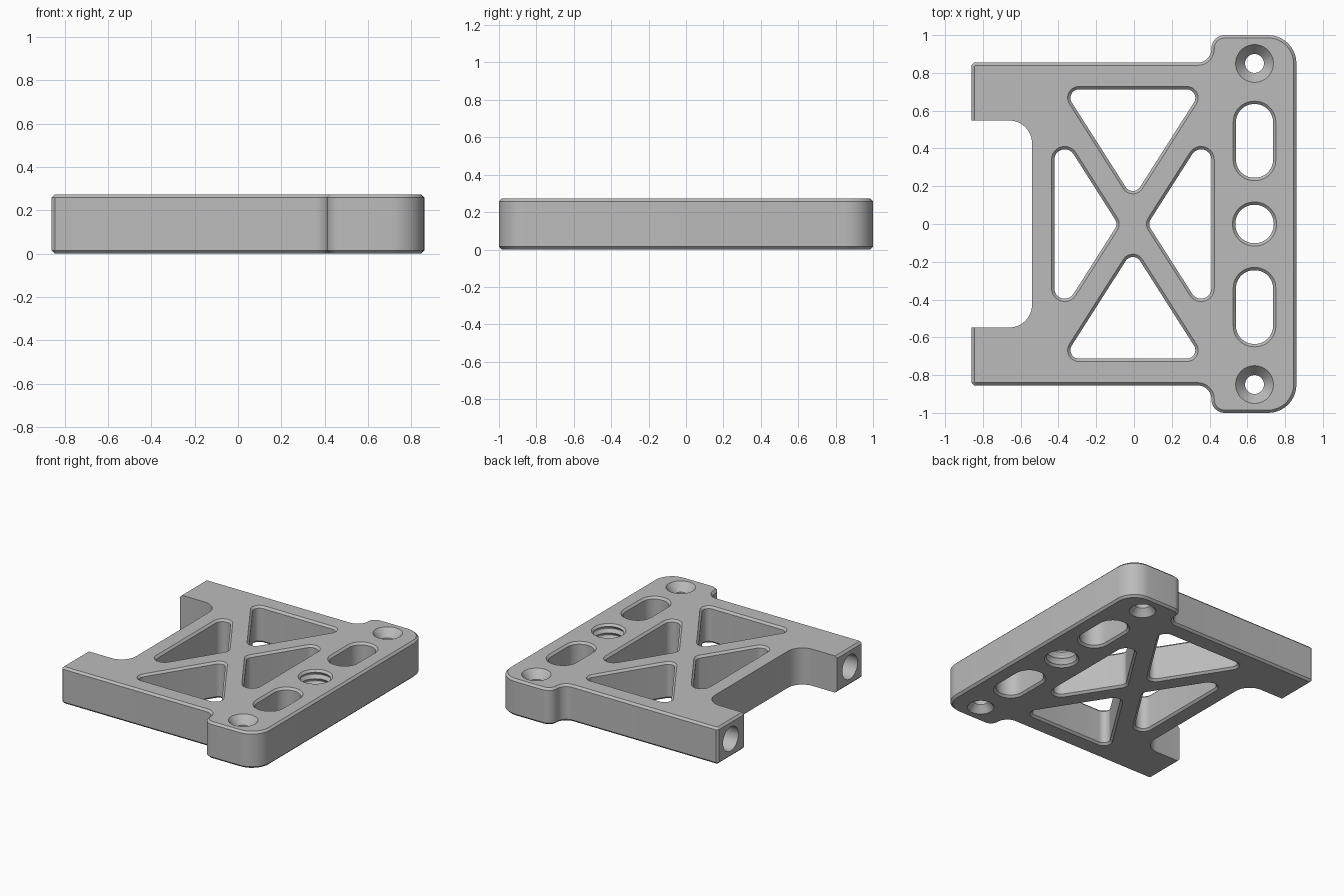
import bpy, bmesh
from math import pi, sin, cos, tan, atan2
from mathutils import Vector, Matrix

cube = bpy.data.objects.get("Cube")
if cube:
    bpy.data.objects.remove(cube, do_unlink=True)

H = 0.273       # plate thickness
C = 0.015       # edge chamfer
END = -0.86     # arm ends in x
ARM = 0.548     # inner side of the arms in y
MID = -0.006    # centre of the truss windows in x
HOLE_X = 0.638

bm = bmesh.new()


def rounded(corners, steps=10):
    """Round (x, y, radius) corners; negative radii give straight cuts, zero stays sharp."""
    loop = []
    for i, (x, y, r) in enumerate(corners):
        p = Vector((x, y))
        if r == 0:
            loop.append(p)
            continue
        a = (Vector(corners[i - 1][:2]) - p).normalized()
        b = (Vector(corners[(i + 1) % len(corners)][:2]) - p).normalized()
        half_angle = a.angle(b) / 2
        t = abs(r) / tan(half_angle)
        if r < 0:
            loop += [p + a * t, p + b * t]
            continue
        centre = p + (a + b).normalized() * (r / sin(half_angle))
        start, stop = p + a * t - centre, p + b * t - centre
        sweep = atan2(start.x * stop.y - start.y * stop.x, start.dot(stop))
        for k in range(steps + 1):
            loop.append(centre + Matrix.Rotation(sweep * k / steps, 2) @ start)
    return loop


def offset(loop, d):
    """Grow a counter-clockwise loop by d with mitred corners."""
    out = []
    for i, p in enumerate(loop):
        u = (p - loop[i - 1]).normalized()
        v = (loop[(i + 1) % len(loop)] - p).normalized()
        n, m = Vector((u.y, -u.x)), Vector((v.y, -v.x))
        out.append(p + (n + m) * (d / (1 + n.dot(m))))
    return out


def circle(r, n=48):
    return [Vector((r * cos(2 * pi * k / n), r * sin(2 * pi * k / n))) for k in range(n)]


def skin(rings, is_open=lambda quad: False):
    """Join rings of points with quads; return the vertex rows and the quads left open."""
    rows = [[bm.verts.new(p) for p in ring] for ring in rings]
    left_open = []
    for low, high in zip(rows, rows[1:]):
        for i in range(len(low)):
            quad = [low[i - 1], low[i], high[i], high[i - 1]]
            if is_open(quad):
                left_open.append(quad)
            else:
                bm.faces.new(quad)
    return rows, left_open


def fill(loops, normal):
    """Fill the flat area between an outer vertex loop and the holes in it."""
    edges = [bm.edges.get((loop[i - 1], loop[i])) for loop in loops for i in range(len(loop))]
    bmesh.ops.triangle_fill(bm, use_beauty=True, edges=edges, normal=normal)


def level(loop, z):
    return [(p.x, p.y, z) for p in loop]


rims = []   # bottom and top vertex loops of the plate and every through hole


def window(corners):
    """Through opening with chamfered rims."""
    rim = rounded(corners)
    wall = offset(rim, -C)
    rows, _ = skin([level(rim, 0), level(wall, C), level(wall, H - C), level(rim, H)])
    rims.append((rows[0], rows[-1]))


def turned_hole(y, profile):
    """Round through hole from (radius, z) points."""
    place = Vector((HOLE_X, y))
    rows, _ = skin([level([place + p for p in circle(r)], z) for r, z in profile])
    rims.append((rows[0], rows[-1]))


# Plate outline with shoulders and arms; the notch between the arms has no chamfer
half = [(-0.54, -ARM, 0.12), (END, -ARM, 0), (END, -0.855, -C),
        (0.41, -0.855, 0.072), (0.41, -1, 0.07), (0.86, -1, 0.15)]
outline = rounded(half + [(x, -y, r) for x, y, r in reversed(half)])
face_loop = [Vector((max(p.x, END + C), p.y)) if p.x < -0.5 and abs(p.y) < ARM + 0.001 else q
             for p, q in zip(outline, offset(outline, -C))]
rows, arm_ends = skin(
    [level(face_loop, 0), level(outline, C), level(outline, H - C), level(face_loop, H)],
    lambda quad: all(v.co.x < END + 0.001 for v in quad))
rims.append((rows[0], rows[-1]))

# Blind bores in the arm ends
for quad in arm_ends:
    y = 0.702 if quad[0].co.y > 0 else -0.702
    bore, _ = skin([[(x, y + p.x, H / 2 + p.y) for p in circle(0.09)] for x in (END, -0.56)])
    bm.faces.new(bore[-1])
    fill([quad, bore[0]], Vector((-1, 0, 0)))

for s in (1, -1):
    # Truss windows: base along x, then base along y
    end = [(MID - 0.395, s * 0.728, 0.06), (MID, s * 0.108, 0.06), (MID + 0.395, s * 0.728, 0.06)]
    window(end[::s])
    window([(MID + s * 0.061, 0, 0.06), (MID + s * 0.431, -s * 0.581, 0.07),
            (MID + s * 0.431, s * 0.581, 0.07)])

    # Long slots
    x0, x1 = HOLE_X - 0.113, HOLE_X + 0.113
    y0, y1 = sorted((s * 0.23, s * 0.65))
    window([(x, y, 0.11) for x, y in ((x0, y0), (x1, y0), (x1, y1), (x0, y1))])

    # Countersunk screw holes
    turned_hole(s * 0.85, [(0.09, 0), (0.05, 0.05), (0.05, H - 0.06), (0.1, H)])

# Threaded centre hole
thread = [(0.117, 0), (0.102, C)]
pitch = (H - 2 * C) / 5
for k in range(5):
    z = C + k * pitch
    thread += [(0.117, z + pitch * 0.45), (0.117, z + pitch * 0.55), (0.102, z + pitch)]
turned_hole(0, thread + [(0.117, H)])

# Flat faces around all the openings
fill([bottom for bottom, top in rims], Vector((0, 0, -1)))
fill([top for bottom, top in rims], Vector((0, 0, 1)))
bmesh.ops.recalc_face_normals(bm, faces=bm.faces[:])

mesh = bpy.data.meshes.new("bracket_plate")
bm.to_mesh(mesh)
bm.free()
plate = bpy.data.objects.new("bracket_plate", mesh)
bpy.context.collection.objects.link(plate)

# One grey for the whole part
metal = bpy.data.materials.new("grey metal")
metal.use_nodes = True
grey = (0.5, 0.5, 0.5, 1)
metal.diffuse_color = grey
metal.node_tree.nodes["Principled BSDF"].inputs["Base Color"].default_value = grey
mesh.materials.append(metal)

bpy.ops.object.select_all(action='DESELECT')
bpy.context.view_layer.objects.active = plate
plate.select_set(True)
bpy.ops.object.shade_smooth_by_angle(angle=pi / 6)
